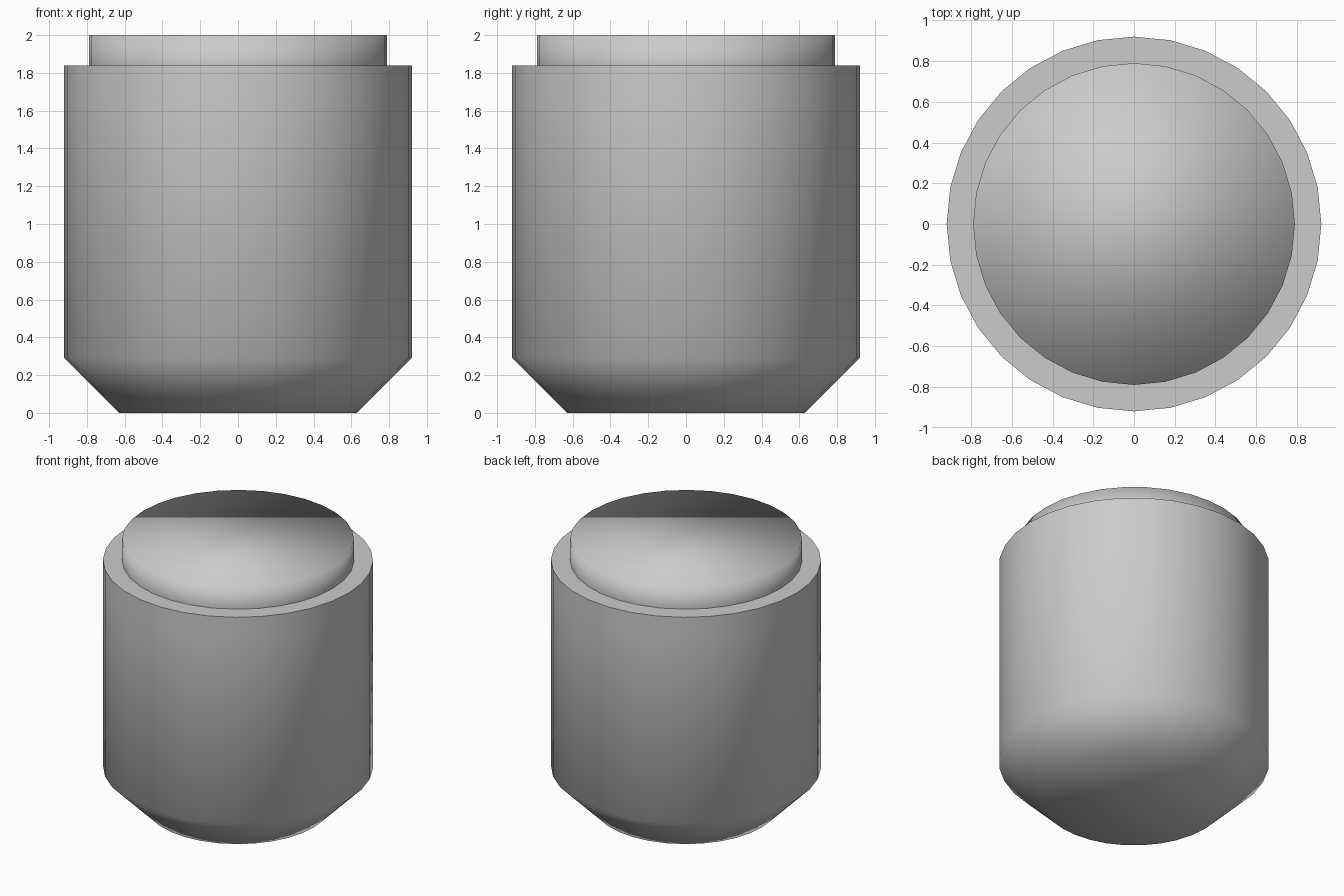
import bpy, bmesh
from math import sin, cos, pi

if "Cube" in bpy.data.objects:
    bpy.data.objects.remove(bpy.data.objects["Cube"])

SIDES = 32


def lathe(name, profile, cap_bottom=False, cap_top=False, sharp=()):
    """Revolve (radius, z) points; rings whose index is in sharp get hard edges."""
    bm = bmesh.new()
    rings = [[bm.verts.new((r * cos(2 * pi * i / SIDES), r * sin(2 * pi * i / SIDES), z))
              for i in range(SIDES)] for r, z in profile]
    for a, b in zip(rings, rings[1:]):
        for i in range(SIDES):
            j = (i + 1) % SIDES
            bm.faces.new((a[i], a[j], b[j], b[i]))
    if cap_bottom:
        bm.faces.new(rings[0][::-1])
    if cap_top:
        bm.faces.new(rings[-1])
    for f in bm.faces:
        f.smooth = True
    for k in sharp:
        for i in range(SIDES):
            bm.edges.get((rings[k][i], rings[k][(i + 1) % SIDES])).smooth = False
    mesh = bpy.data.meshes.new(name)
    bm.to_mesh(mesh)
    bm.free()
    obj = bpy.data.objects.new(name, mesh)
    bpy.context.collection.objects.link(obj)
    return obj


# Jar body: tapered foot, straight wall, collar band and flat shoulder
lathe("jar_body",
      [(0.63, 0), (0.92, 0.29), (0.92, 1.69), (0.92, 1.84), (0.79, 1.84)],
      cap_bottom=True, sharp=(3,))

# Lid: short plug with a softly shaded flat top
lathe("lid", [(0.79, 1.84), (0.79, 2.0)], cap_top=True)
